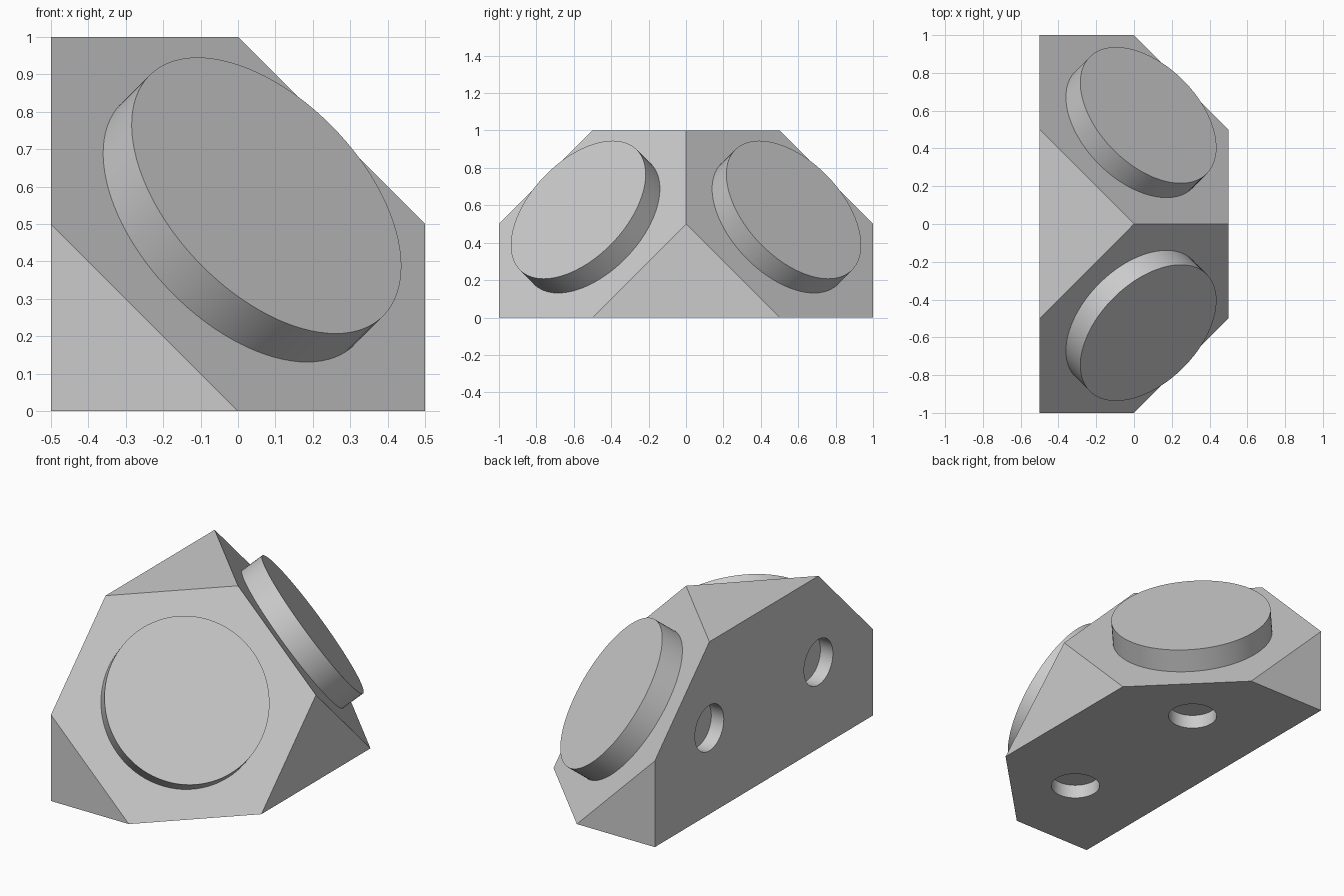
import bpy, bmesh
from math import pi, radians
from mathutils import Matrix, Vector

if "Cube" in bpy.data.objects:
    bpy.data.objects.remove(bpy.data.objects["Cube"])


def add_object(name, bm):
    mesh = bpy.data.meshes.new(name)
    bmesh.ops.recalc_face_normals(bm, faces=bm.faces)
    bm.to_mesh(mesh)
    bm.free()
    obj = bpy.data.objects.new(name, mesh)
    bpy.context.collection.objects.link(obj)
    return obj


def cylinder(name, radius, depth, matrix):
    bm = bmesh.new()
    bmesh.ops.create_cone(bm, cap_ends=True, segments=96, radius1=radius,
                          radius2=radius, depth=depth, matrix=matrix)
    return add_object(name, bm)


def smooth(obj):
    bpy.ops.object.select_all(action='DESELECT')
    obj.select_set(True)
    bpy.context.view_layer.objects.active = obj
    bpy.ops.object.shade_smooth_by_angle(angle=radians(30))


# Body: two unit cubes side by side, each cut in half across its diagonal
bm = bmesh.new()
bmesh.ops.create_cube(bm, size=1, matrix=Matrix.Translation((0, 0, 0.5)) @ Matrix.Diagonal((1, 2, 1, 1)))
for side in (-1, 1):
    cut = bmesh.ops.bisect_plane(bm, geom=bm.verts[:] + bm.edges[:] + bm.faces[:],
                                 dist=1e-5, plane_co=(0, side * 0.5, 0.5),
                                 plane_no=(1, side, 1), clear_outer=True)
    rim = [e for e in bm.edges if e.is_boundary]
    bmesh.ops.contextual_create(bm, geom=rim)
bmesh.ops.remove_doubles(bm, verts=bm.verts, dist=1e-4)
body = add_object("body", bm)

# Shallow round sockets in the back and the underside
HOLE_R, HOLE_D = 0.132, 0.08
for side, label in ((-1, "front"), (1, "rear")):
    y = side * 0.5
    back = Matrix.Translation((-0.5, y, 0.5)) @ Matrix.Rotation(pi / 2, 4, 'Y')
    under = Matrix.Translation((0, y, 0))
    for place, matrix in (("back", back), ("bottom", under)):
        cutter = cylinder(f"{label}_{place}_socket_cutter", HOLE_R, HOLE_D * 2, matrix)
        cutter.hide_render = True
        cutter.display_type = 'WIRE'
        mod = body.modifiers.new(f"{label}_{place}_socket", 'BOOLEAN')
        mod.operation = 'DIFFERENCE'
        mod.solver = 'EXACT'
        mod.object = cutter

# Apply the sockets and remove the cutters
bpy.context.view_layer.objects.active = body
body.select_set(True)
for mod in list(body.modifiers):
    cutter = mod.object
    bpy.ops.object.modifier_apply(modifier=mod.name)
    bpy.data.objects.remove(cutter)
smooth(body)

# Raised discs on the two slanted hexagon faces, very slightly oval
DISC_H = 0.132
for side, label in ((-1, "front"), (1, "rear")):
    n = Vector((1, side, 1)).normalized()
    u = Vector((1, -side, 0)).normalized()
    basis = Matrix((u, n.cross(u), n)).transposed().to_4x4()
    centre = Vector((0, side * 0.5, 0.5)) + n * DISC_H / 2
    matrix = Matrix.Translation(centre) @ basis @ Matrix.Diagonal((0.438, 0.452, 1, 1))
    smooth(cylinder(f"{label}_disc", 1, DISC_H, matrix))
